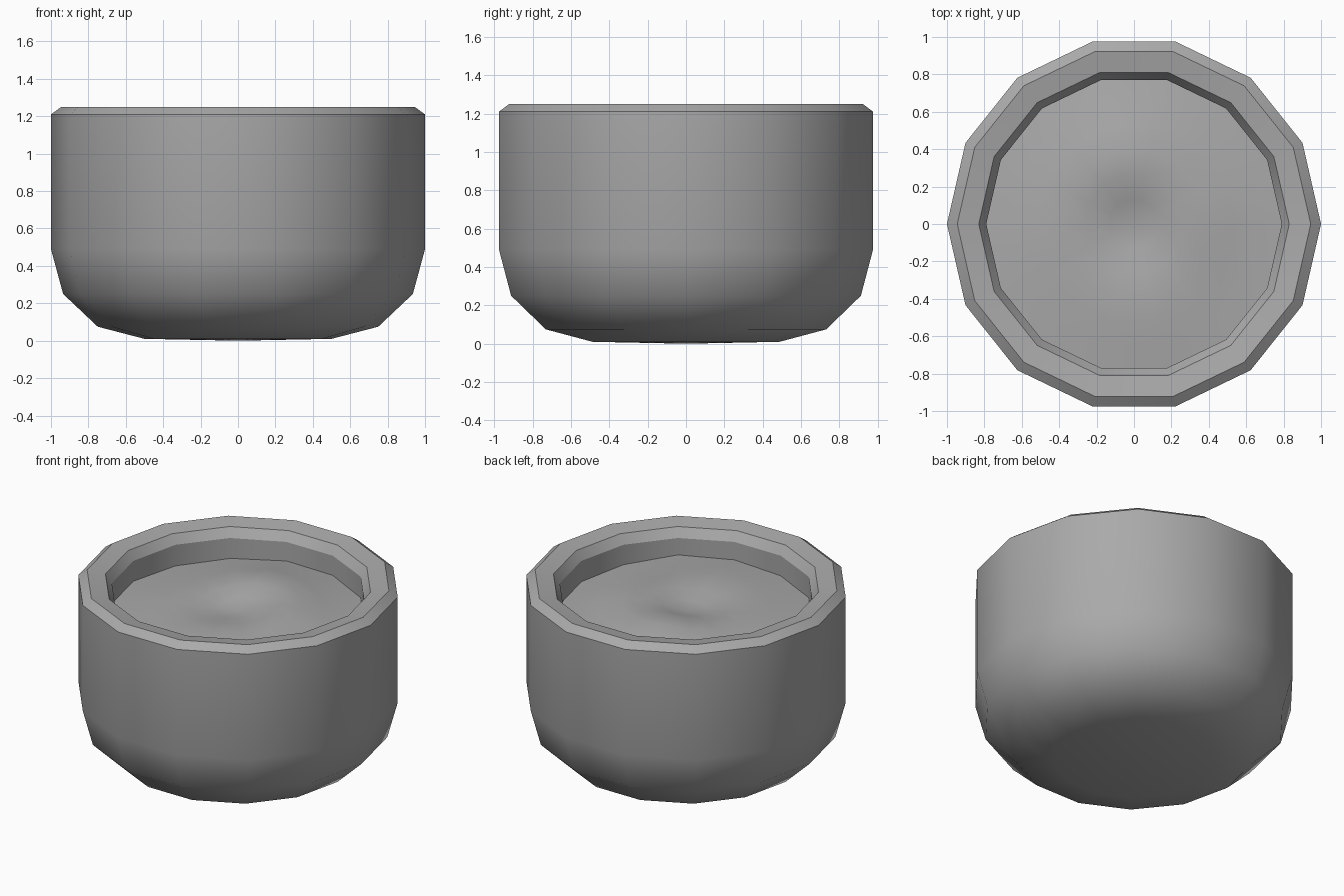
import bpy, bmesh, math

SIDES = 14

cube = bpy.data.objects.get("Cube")
if cube:
    bpy.data.objects.remove(cube, do_unlink=True)

grey = bpy.data.materials.new("stone_grey")
grey.use_nodes = True
colour = (0.4, 0.4, 0.4, 1)
grey.diffuse_color = colour
grey.node_tree.nodes["Principled BSDF"].inputs["Base Color"].default_value = colour


def lathe(name, profile, sides, height=lambda x, y: 0.0):
    """Spin (radius, z) points round z; zero radius gives a single pole vertex."""
    bm = bmesh.new()
    rings = []
    for r, z in profile:
        count = sides if r > 0 else 1
        ring = []
        for i in range(count):
            a = math.tau * i / sides
            x, y = r * math.cos(a), r * math.sin(a)
            ring.append(bm.verts.new((x, y, z + height(x, y))))
        rings.append(ring)
    for low, high in zip(rings, rings[1:]):
        for i in range(sides):
            j = (i + 1) % sides
            corners = [low[i % len(low)], low[j % len(low)],
                       high[j % len(high)], high[i % len(high)]]
            bm.faces.new(list(dict.fromkeys(corners)))
    mesh = bpy.data.meshes.new(name)
    bm.to_mesh(mesh)
    bm.free()
    mesh.materials.append(grey)
    obj = bpy.data.objects.new(name, mesh)
    bpy.context.collection.objects.link(obj)
    bpy.ops.object.select_all(action="DESELECT")
    obj.select_set(True)
    bpy.context.view_layer.objects.active = obj
    bpy.ops.object.shade_smooth_by_angle(angle=math.radians(33))
    return obj


# Thick bowl: rounded base, straight wall, bevelled rim, inner hollow
lathe("bowl", [
    (0, 0), (0.5, 0.01), (0.75, 0.075), (0.935, 0.25), (1, 0.49),
    (1, 1.21), (0.945, 1.25), (0.83, 1.23), (0.79, 1.17),
    (0.79, 0.5), (0.6, 0.25), (0, 0.2),
], SIDES)

# Lumpy contents: x, y, height and width of each soft mound or dip
MOUNDS = [
    (-0.05, 0.36, 0.10, 0.24), (0.32, 0.02, 0.07, 0.22),
    (0.05, -0.45, 0.05, 0.22), (-0.4, -0.1, 0.04, 0.25),
    (0, 0, -0.05, 0.15), (0.45, -0.6, 0.03, 0.25),
]


def lumps(x, y):
    return sum(h * math.exp(-((x - mx) ** 2 + (y - my) ** 2) / (2 * w * w))
               for mx, my, h, w in MOUNDS)


lathe("contents", [(0.8 * (1 - i / 6), 1.02) for i in range(7)], SIDES, lumps)
